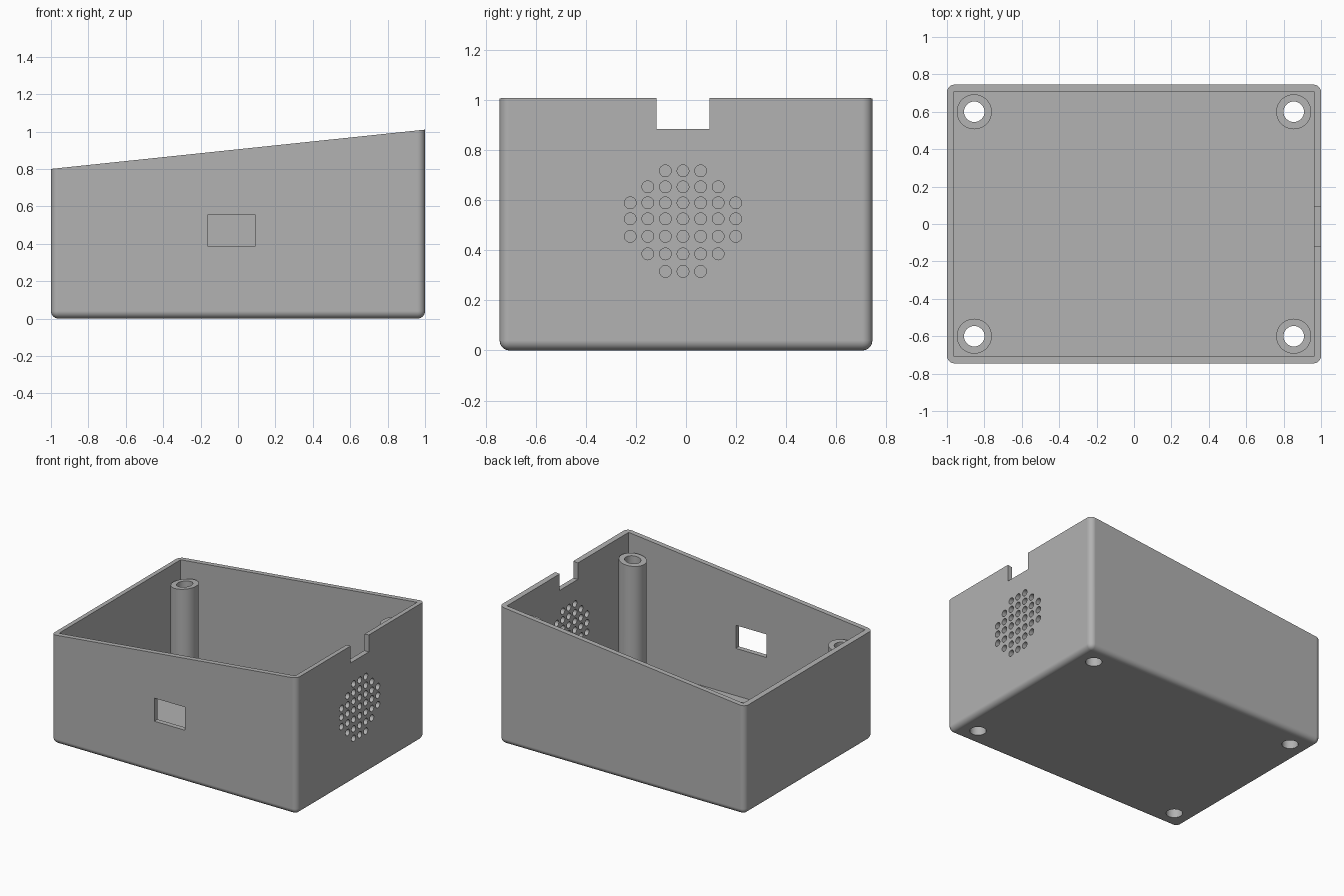
import bpy, bmesh, math
from mathutils import Matrix, Vector

default = bpy.data.objects.get("Cube")
if default:
    bpy.data.objects.remove(default, do_unlink=True)

HALF_X, HALF_Y, WALL, ROUND = 1.0, 0.745, 0.0375, 0.04
POST_X, POST_Y, POST_R, BORE_R = 0.854, 0.6, 0.0935, 0.055

grey = bpy.data.materials.new("light grey plastic")
grey.use_nodes = True
COLOUR = (0.445, 0.445, 0.445, 1)
grey.diffuse_color = COLOUR
grey.node_tree.nodes["Principled BSDF"].inputs["Base Color"].default_value = COLOUR


def rim_z(x):
    """Height of the sloping rim."""
    return 0.905 + 0.105 * x


def add_box(bm, lo, hi):
    lo, hi = Vector(lo), Vector(hi)
    m = Matrix.Translation((lo + hi) / 2) @ Matrix.Diagonal((*(hi - lo), 1))
    return bmesh.ops.create_cube(bm, size=1, matrix=m)["verts"]


def add_cylinder(bm, radius, bottom, top, turn=Matrix(), sides=32):
    m = turn @ Matrix.Translation((0, 0, (bottom + top) / 2))
    return bmesh.ops.create_cone(bm, cap_ends=True, segments=sides, radius1=radius,
                                 radius2=radius, depth=top - bottom, matrix=m)["verts"]


def make_object(name, bm):
    mesh = bpy.data.meshes.new(name)
    bm.to_mesh(mesh)
    bm.free()
    mesh.materials.append(grey)
    obj = bpy.data.objects.new(name, mesh)
    bpy.context.collection.objects.link(obj)
    return obj


def select_only(obj):
    bpy.ops.object.select_all(action="DESELECT")
    obj.select_set(True)
    bpy.context.view_layer.objects.active = obj


def cut(obj, cutter):
    select_only(obj)
    mod = obj.modifiers.new("cut", "BOOLEAN")
    mod.operation, mod.solver, mod.object = "DIFFERENCE", "EXACT", cutter
    bpy.ops.object.modifier_apply(modifier=mod.name)


def finish(obj):
    select_only(obj)
    bpy.ops.object.shade_smooth_by_angle(angle=math.radians(30))
    obj.modifiers.new("even shading", "WEIGHTED_NORMAL").keep_sharp = True


# Shell: block with a sloping top, rounded on the uprights and the base
bm = bmesh.new()
for v in add_box(bm, (-HALF_X, -HALF_Y, 0), (HALF_X, HALF_Y, 1)):
    if v.co.z > 0.5:
        v.co.z = rim_z(v.co.x)
edges = [e for e in bm.edges if min(v.co.z for v in e.verts) < 0.1]
bmesh.ops.bevel(bm, geom=edges, offset=ROUND, segments=6, profile=0.5, affect="EDGES")
shell = make_object("enclosure_shell", bm)

# Hollow inside
bm = bmesh.new()
add_box(bm, (WALL - HALF_X, WALL - HALF_Y, WALL), (HALF_X - WALL, HALF_Y - WALL, 1.5))
cavity = make_object("cavity_cutter", bm)

# Front window, rim notch and speaker grille
bm = bmesh.new()
add_box(bm, (-0.16, -HALF_Y - 0.1, 0.385), (0.09, -HALF_Y + 0.1, 0.555))
add_box(bm, (0.9, -0.117, 0.885), (1.1, 0.094, 1.3))
rows = [(0.718, 3), (0.654, 5), (0.59, 7), (0.526, 7), (0.456, 7), (0.386, 5), (0.316, 3)]
for z, count in rows:
    for i in range(count):
        y = -0.012 + 0.0703 * (i - (count - 1) / 2)
        place = Matrix.Translation((0, y, z)) @ Matrix.Rotation(math.pi / 2, 4, "Y")
        add_cylinder(bm, 0.0235, 0.9, 1.1, place, 24)
openings = make_object("opening_cutter", bm)

# Screw bores through posts and floor
corners = [(sx * POST_X, sy * POST_Y) for sx in (-1, 1) for sy in (-1, 1)]
bm = bmesh.new()
for x, y in corners:
    add_cylinder(bm, BORE_R, -0.2, 1.3, Matrix.Translation((x, y, 0)))
bores = make_object("bore_cutter", bm)

# Corner posts, their tops parallel to the rim
bm = bmesh.new()
for x, y in corners:
    for v in add_cylinder(bm, POST_R, WALL, 0.7, Matrix.Translation((x, y, 0)), 48):
        if v.co.z > 0.5:
            v.co.z = rim_z(v.co.x) - 0.12
posts = make_object("screw_posts", bm)

for cutter in (cavity, openings, bores):
    cutter.hide_render = True
    cut(shell, cutter)
cut(posts, bores)
for cutter in (cavity, openings, bores):
    bpy.data.objects.remove(cutter, do_unlink=True)
finish(shell)
finish(posts)
